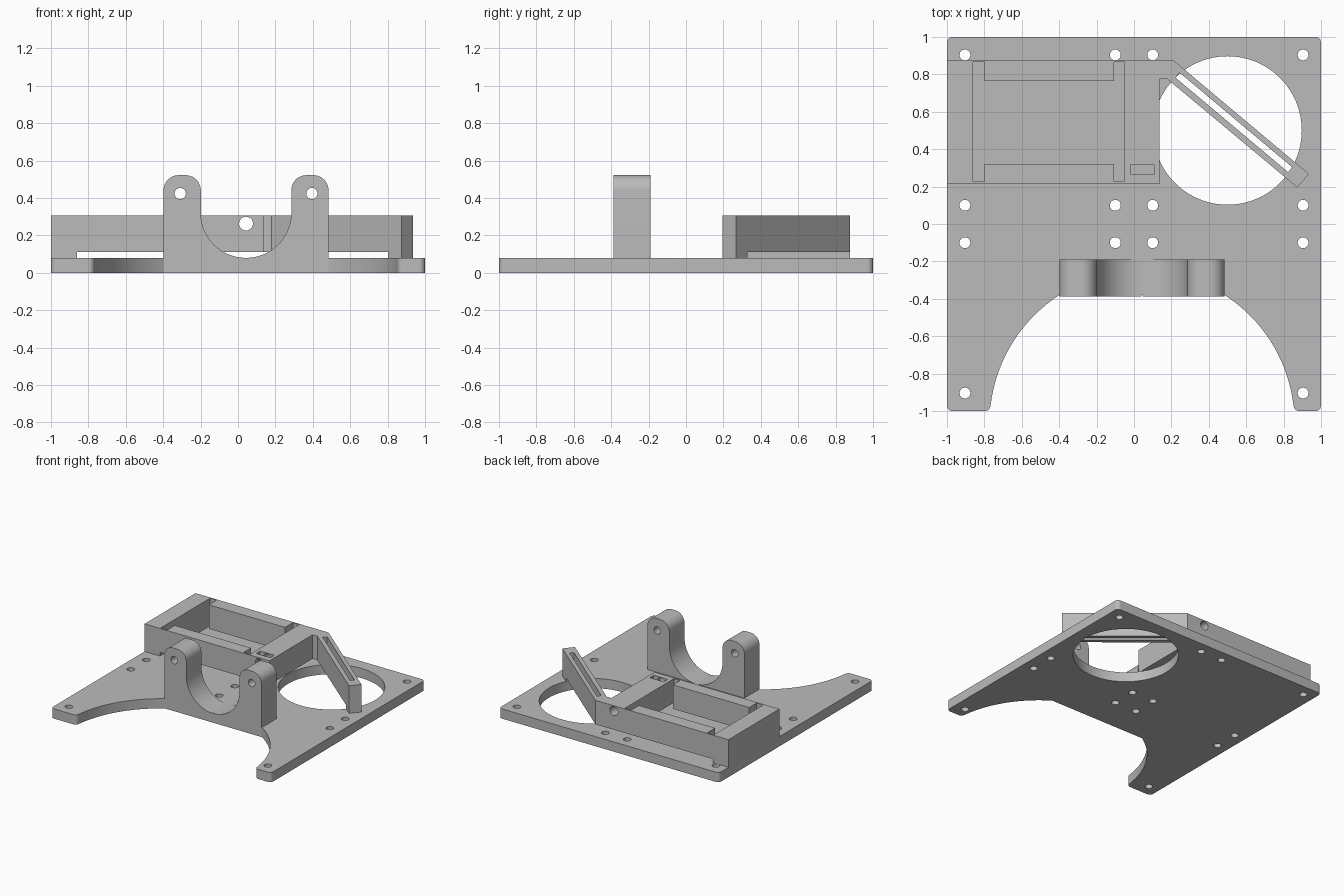
import bpy, bmesh, math
from mathutils import Vector, Matrix

if "Cube" in bpy.data.objects:
    bpy.data.objects.remove(bpy.data.objects["Cube"])

grey = bpy.data.materials.new("plain_grey")
grey.diffuse_color = (0.5, 0.5, 0.5, 1)
grey.use_nodes = True
grey.node_tree.nodes["Principled BSDF"].inputs["Base Color"].default_value = grey.diffuse_color
CX = 0.043          # centre line of the cradle and front cutout
T = 0.08            # plate thickness


def arc(cx, cy, r, a0, a1, n):
    return [(cx + r * math.cos(math.radians(a0 + (a1 - a0) * i / n)),
             cy + r * math.sin(math.radians(a0 + (a1 - a0) * i / n))) for i in range(n + 1)]


def fillet(prev, corner, nxt, r, n=8):
    """Points of a round replacing one polygon corner."""
    p, c, q = Vector(prev), Vector(corner), Vector(nxt)
    u, v = (p - c).normalized(), (q - c).normalized()
    half = u.angle(v) / 2
    mid = c + (u + v).normalized() * (r / math.sin(half))
    a, b = c + u * (r / math.tan(half)) - mid, c + v * (r / math.tan(half)) - mid
    return [tuple(mid + (a.lerp(b, i / n)).normalized() * r) for i in range(n + 1)]


def prism(name, pts, lo, hi, axis="Z"):
    """Extrude a closed profile along z, or an x-z profile along y."""
    bm = bmesh.new()
    def place(p, h):
        return (p[0], p[1], h) if axis == "Z" else (p[0], h, p[1])
    f = bm.faces.new([bm.verts.new(place(p, lo)) for p in pts])
    ext = bmesh.ops.extrude_face_region(bm, geom=[f])
    d = Vector((0, 0, hi - lo)) if axis == "Z" else Vector((0, hi - lo, 0))
    bmesh.ops.translate(bm, vec=d, verts=[g for g in ext["geom"] if isinstance(g, bmesh.types.BMVert)])
    bmesh.ops.recalc_face_normals(bm, faces=bm.faces)
    me = bpy.data.meshes.new(name)
    bm.to_mesh(me)
    bm.free()
    me.materials.append(grey)
    ob = bpy.data.objects.new(name, me)
    bpy.context.collection.objects.link(ob)
    return ob


def rect(x0, x1, y0, y1):
    return [(x0, y0), (x1, y0), (x1, y1), (x0, y1)]


def circle(x, y, r, n=32):
    return arc(x, y, r, 0, 360, n)[:-1]


def activate(ob):
    bpy.ops.object.select_all(action="DESELECT")
    ob.select_set(True)
    bpy.context.view_layer.objects.active = ob


def cut(ob, pts, lo, hi, axis="Z"):
    c = prism("cutter", pts, lo, hi, axis)
    activate(ob)
    m = ob.modifiers.new("cut", "BOOLEAN")
    m.operation, m.solver, m.object = "DIFFERENCE", "EXACT", c
    bpy.ops.object.modifier_apply(modifier=m.name)
    bpy.data.objects.remove(c, do_unlink=True)


# Base plate with arched front cutout and rounded corners
R, CY = 0.815, -1.065
a_leg = math.degrees(math.asin((-0.95 - CY) / R))
a_top = math.degrees(math.acos(0.441 / R))
right_arc = arc(CX, CY, R, a_top, a_leg, 32)
left_arc = [(2 * CX - x, y) for x, y in reversed(right_arc)]
inner_r, inner_l = (CX + R, -1), (CX - R, -1)
outline = (right_arc + fillet(right_arc[-1], inner_r, (1, -1), 0.03)
           + fillet(inner_r, (1, -1), (1, 1), 0.03)
           + fillet((1, -1), (1, 1), (-1, 1), 0.03)
           + fillet((1, 1), (-1, 1), (-1, -1), 0.03)
           + fillet((-1, 1), (-1, -1), inner_l, 0.03)
           + fillet((-1, -1), inner_l, left_arc[0], 0.03) + left_arc)
plate = prism("base_plate", outline, 0, T)
cut(plate, circle(0.5, 0.5, 0.397, 96), -0.1, 0.2)
for x in (-0.904, -0.1, 0.1, 0.904):
    for y in (-0.904, -0.1, 0.1, 0.904):
        if y > -0.5 or abs(x) > 0.5:
            cut(plate, circle(x, y, 0.029), -0.1, 0.2)

# Cradle: two mirrored posts around a round seat
top = 0.522
post = ([(-0.398, T)] + arc(CX, 0.322, 0.242, 269, 180, 32)
        + fillet((-0.199, 0.3), (-0.199, top), (-0.398, top), 0.08)
        + fillet((-0.199, top), (-0.398, top), (-0.398, T), 0.08))
posts = []
for name, s in (("left_cradle_post", 1), ("right_cradle_post", -1)):
    pts = [(x if s > 0 else 2 * CX - x, z) for x, z in post]
    ob = prism(name, pts, -0.387, -0.19, "Y")
    cut(ob, circle(CX - s * 0.352, 0.424, 0.03), -0.6, 0, "Y")
    posts.append(ob)

# Motor housing with its angled arm
housing = prism("housing_and_arm", [(-1, 0.215), (0.135, 0.215), (0.135, 0.775), (0.178, 0.775),
                                    (0.873, 0.195), (0.935, 0.268), (0.21, 0.876), (-1, 0.876)], T, 0.307)
# I-shaped pocket through the housing
cut(housing, [(-0.86, 0.228), (-0.8, 0.228), (-0.8, 0.322), (-0.107, 0.322), (-0.107, 0.228), (-0.05, 0.228),
              (-0.05, 0.865), (-0.107, 0.865), (-0.107, 0.765), (-0.8, 0.765), (-0.8, 0.865), (-0.86, 0.865)],
    0.0, 0.5)
# Clearance gap below the housing and the arm
cut(housing, [(-0.86, 0.1), (0.671, 0.1), (0.987, 0.478), (0.987, 1), (-0.86, 1)], 0.0, 0.11)
# Narrow slot along the arm
d, n = Vector((0.766, -0.643)), Vector((0.643, 0.766))
c = Vector((0.534, 0.543))
cut(housing, [tuple(c + d * a + n * b) for a, b in
              ((-0.393, -0.017), (0.393, -0.017), (0.393, 0.017), (-0.393, 0.017))], 0.0, 0.5)
# Screw bore and nut pocket
cut(housing, circle(CX, 0.263, 0.037), 0.1, 1, "Y")
cut(housing, rect(-0.02, 0.108, 0.265, 0.317), 0.2, 0.5)

# Smooth round walls, keep edges sharp
for ob in [plate, housing] + posts:
    activate(ob)
    bpy.ops.object.shade_smooth_by_angle(angle=math.radians(30))
